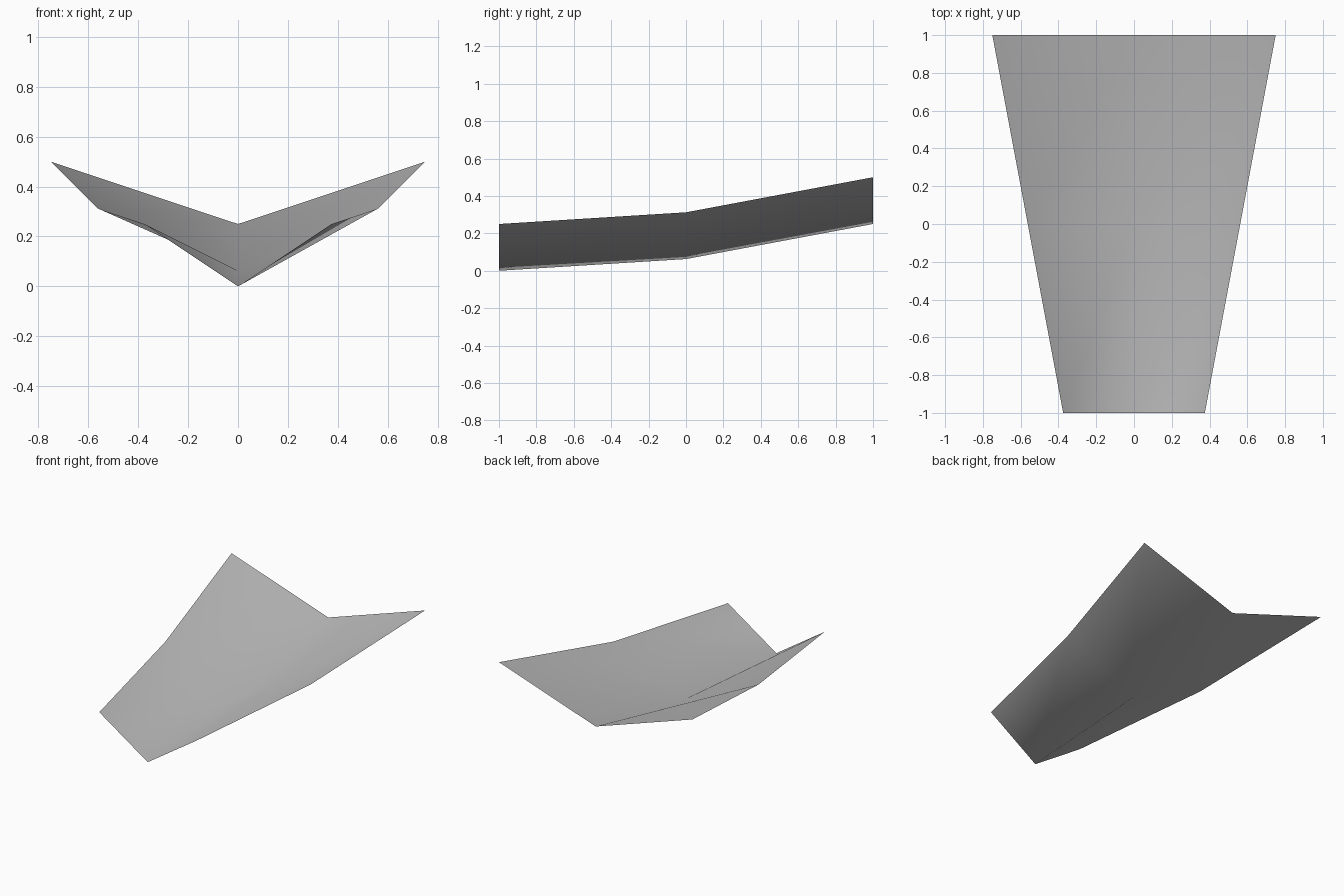
import bpy
import bmesh

if "Cube" in bpy.data.objects:
    bpy.data.objects.remove(bpy.data.objects["Cube"])

# one plain grey for the whole sheet
grey = bpy.data.materials.new("grey")
grey.diffuse_color = (0.5, 0.5, 0.5, 1)
grey.use_nodes = True
grey.node_tree.nodes["Principled BSDF"].inputs["Base Color"].default_value = grey.diffuse_color

# cross sections of the folded sheet: y, half width, height of centre crease
sections = [(-1, 0.375, 0.0), (0, 0.5625, 0.0625), (1, 0.75, 0.25)]
RISE = 0.25  # height of the outer edges above the crease

bm = bmesh.new()
rows = [[bm.verts.new((s * w, y, z + RISE * abs(s))) for s in (-1, 0, 1)]
        for y, w, z in sections]

# skin the sections with triangles, all split along the same diagonal
for near, far in zip(rows, rows[1:]):
    for i in range(2):
        bm.faces.new((near[i], near[i + 1], far[i + 1]))
        bm.faces.new((near[i], far[i + 1], far[i]))
for f in bm.faces:
    f.smooth = True

mesh = bpy.data.meshes.new("folded_sheet")
bm.to_mesh(mesh)
bm.free()
mesh.materials.append(grey)
sheet = bpy.data.objects.new("folded_sheet", mesh)
bpy.context.collection.objects.link(sheet)
